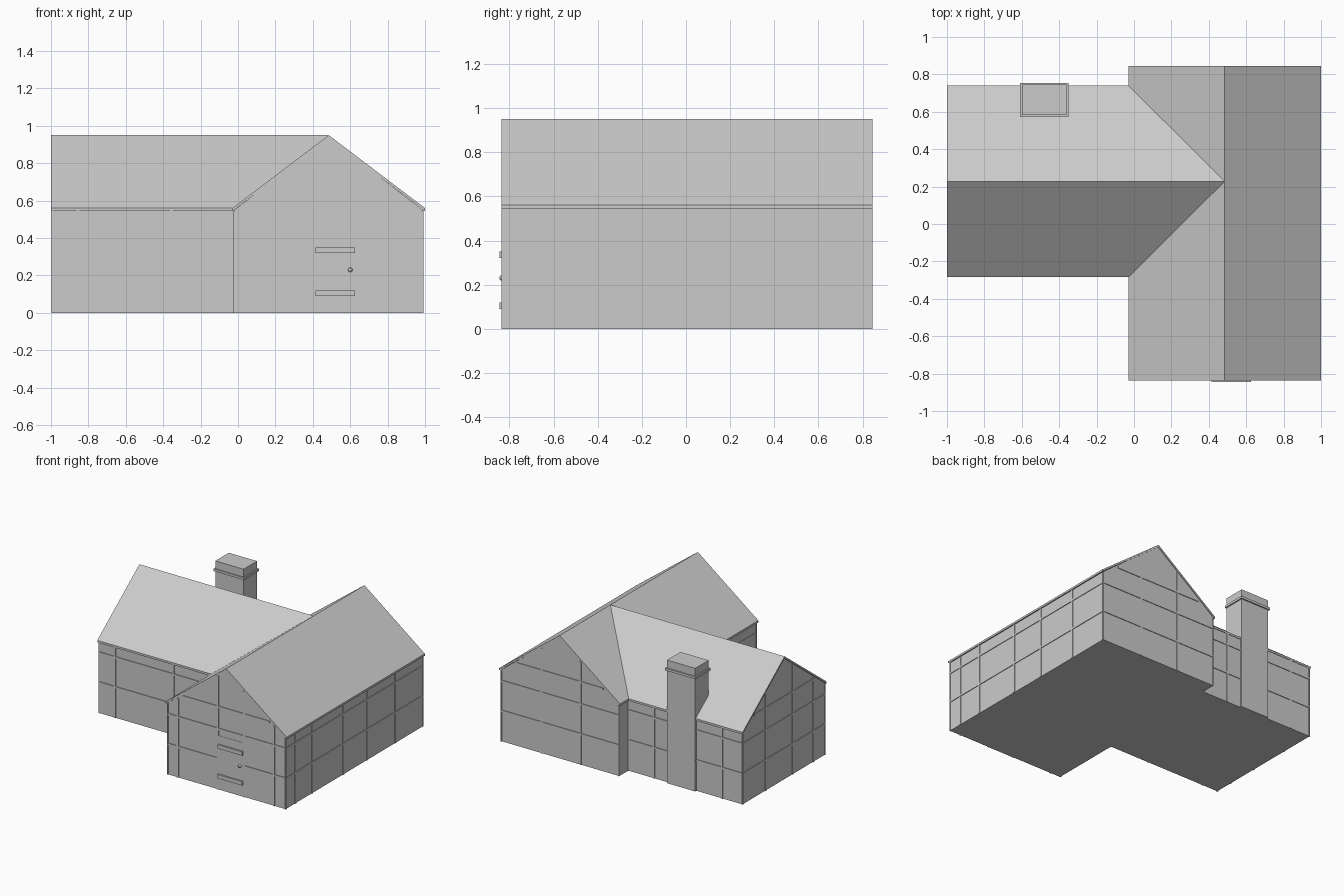
import bpy
import bmesh
from mathutils import Vector

cube = bpy.data.objects.get("Cube")
if cube:
    bpy.data.objects.remove(cube, do_unlink=True)

grey = bpy.data.materials.new("plain grey")
grey.use_nodes = True
grey.diffuse_color = (0.6, 0.6, 0.6, 1)
grey.node_tree.nodes["Principled BSDF"].inputs["Base Color"].default_value = (0.6, 0.6, 0.6, 1)

EAVE, RIDGE = 0.56, 0.95
ROOF = 0.016                        # roof board thickness
BEAM, PROUD = 0.015, 0.005          # beam width, how far beams stand out
RAILS = (0.235, 0.465)              # heights of the horizontal beams
GABLE_RAIL = 0.635
FRONT, BACK, LEFT, RIGHT = -0.83, 0.84, -0.02, 0.987
WING_FRONT, WING_BACK, WING_END = -0.275, 0.73, -0.993
MAIN_MID, WING_MID = 0.485, 0.228


def finish(name, bm):
    bmesh.ops.recalc_face_normals(bm, faces=bm.faces)
    mesh = bpy.data.meshes.new(name)
    bm.to_mesh(mesh)
    bm.free()
    mesh.materials.append(grey)
    obj = bpy.data.objects.new(name, mesh)
    bpy.context.collection.objects.link(obj)
    return obj


def prism(name, profile, start, end, along):
    """Extrude a (u, z) profile along the x or y axis."""
    bm = bmesh.new()
    place = (lambda u, z: (u, start, z)) if along == "y" else (lambda u, z: (start, u, z))
    face = bm.faces.new([bm.verts.new(place(u, z)) for u, z in profile])
    out = bmesh.ops.extrude_face_region(bm, geom=[face])
    move = Vector((0, end - start, 0)) if along == "y" else Vector((end - start, 0, 0))
    bmesh.ops.translate(bm, vec=move, verts=[g for g in out["geom"] if isinstance(g, bmesh.types.BMVert)])
    return finish(name, bm)


def add_box(bm, lo, hi):
    verts = bmesh.ops.create_cube(bm, size=1)["verts"]
    lo, hi = Vector(lo), Vector(hi)
    for v in verts:
        v.co = (lo + hi) / 2 + Vector(c * s for c, s in zip(v.co, hi - lo))


def box(name, lo, hi):
    bm = bmesh.new()
    add_box(bm, lo, hi)
    return finish(name, bm)


def house_profile(lo, hi, mid):
    top = EAVE - 0.01
    return [(lo, 0), (hi, 0), (hi, top), (mid, RIDGE - 0.012), (lo, top)]


def roof_profile(lo, hi, mid):
    return [(lo, EAVE), (mid, RIDGE), (hi, EAVE),
            (hi, EAVE - ROOF), (mid, RIDGE - ROOF), (lo, EAVE - ROOF)]


# Walls and roofs
prism("main_walls", house_profile(LEFT, RIGHT, MAIN_MID), FRONT, BACK, "y")
prism("wing_walls", house_profile(WING_FRONT, WING_BACK, WING_MID), WING_END, LEFT, "x")
prism("main_roof", roof_profile(-0.03, 1.0, MAIN_MID), FRONT - 0.007, BACK + 0.006, "y")
prism("wing_roof", roof_profile(-0.284, 0.74, WING_MID), -1.0, MAIN_MID - 0.005, "x")


def timber_frame(name, axis, wall, out, lo, hi, posts, mid=None, gap=None):
    """Beams on one wall; the wall plane is at 'wall' on 'axis', facing 'out'."""
    bm = bmesh.new()
    half = BEAM / 2
    near, far = sorted((wall - out * 0.005, wall + out * PROUD))

    def beam(u0, u1, z0, z1):
        if axis == "y":
            add_box(bm, (u0, near, z0), (u1, far, z1))
        else:
            add_box(bm, (near, u0, z0), (far, u1, z1))

    def roof_height(u):
        if mid is None:
            return EAVE - 0.01
        edge = hi if u > mid else lo
        return RIDGE - (RIDGE - EAVE) * abs(u - mid) / abs(edge - mid) - 0.02

    for u in posts:
        beam(u - half, u + half, 0, roof_height(u))
    for u in (lo + half / 2, hi - half / 2):
        beam(u - half / 2, u + half / 2, 0, EAVE - 0.015)
    for z in RAILS:
        if gap and z == RAILS[0]:
            beam(lo, gap[0], z - half, z + half)
            beam(gap[1], hi, z - half, z + half)
        else:
            beam(lo, hi, z - half, z + half)
    if mid is not None:
        reach = (RIDGE - GABLE_RAIL - 0.03) / (RIDGE - EAVE)
        beam(mid + (lo - mid) * reach, mid + (hi - mid) * reach,
             GABLE_RAIL - half, GABLE_RAIL + half)
    return finish(name, bm)


# Timber beams on every wall
DOOR = (0.41, 0.635)
timber_frame("front_beams", "y", FRONT, -1, LEFT, RIGHT, (0.07, *DOOR, 0.89), MAIN_MID, DOOR)
timber_frame("back_beams", "y", BACK, 1, LEFT, RIGHT, (0.31, 0.64), MAIN_MID)
timber_frame("left_side_beams", "x", RIGHT, 1, FRONT, BACK, (-0.715, -0.51, -0.13, 0.16, 0.505))
timber_frame("right_side_beams", "x", LEFT, -1, FRONT, WING_FRONT, ())
timber_frame("wing_front_beams", "y", WING_FRONT, -1, WING_END, LEFT, (-0.855, -0.355))
timber_frame("wing_back_beams", "y", WING_BACK, 1, WING_END, LEFT, (-0.82, -0.24))
timber_frame("wing_gable_beams", "x", WING_END, -1, WING_FRONT, WING_BACK,
             (-0.13, 0.12, 0.45), WING_MID)

# Front door with two cross planks and a knob
box("door", (DOOR[0], FRONT - 0.002, 0), (DOOR[1], FRONT + 0.01, 0.415))
for label, z in (("upper", 0.335), ("lower", 0.105)):
    box(label + "_door_plank", (0.415, FRONT - 0.014, z - 0.015), (0.625, FRONT, z + 0.015))
bm = bmesh.new()
bmesh.ops.create_uvsphere(bm, u_segments=12, v_segments=8, radius=0.012)
bmesh.ops.translate(bm, vec=(0.6, FRONT - 0.004, 0.23), verts=bm.verts)
finish("door_knob", bm)

# Chimney through the back of the wing roof
box("chimney", (-0.6, 0.582, 0), (-0.36, 0.745, 0.948))
box("chimney_band", (-0.61, 0.573, 0.87), (-0.35, 0.755, 0.888))
